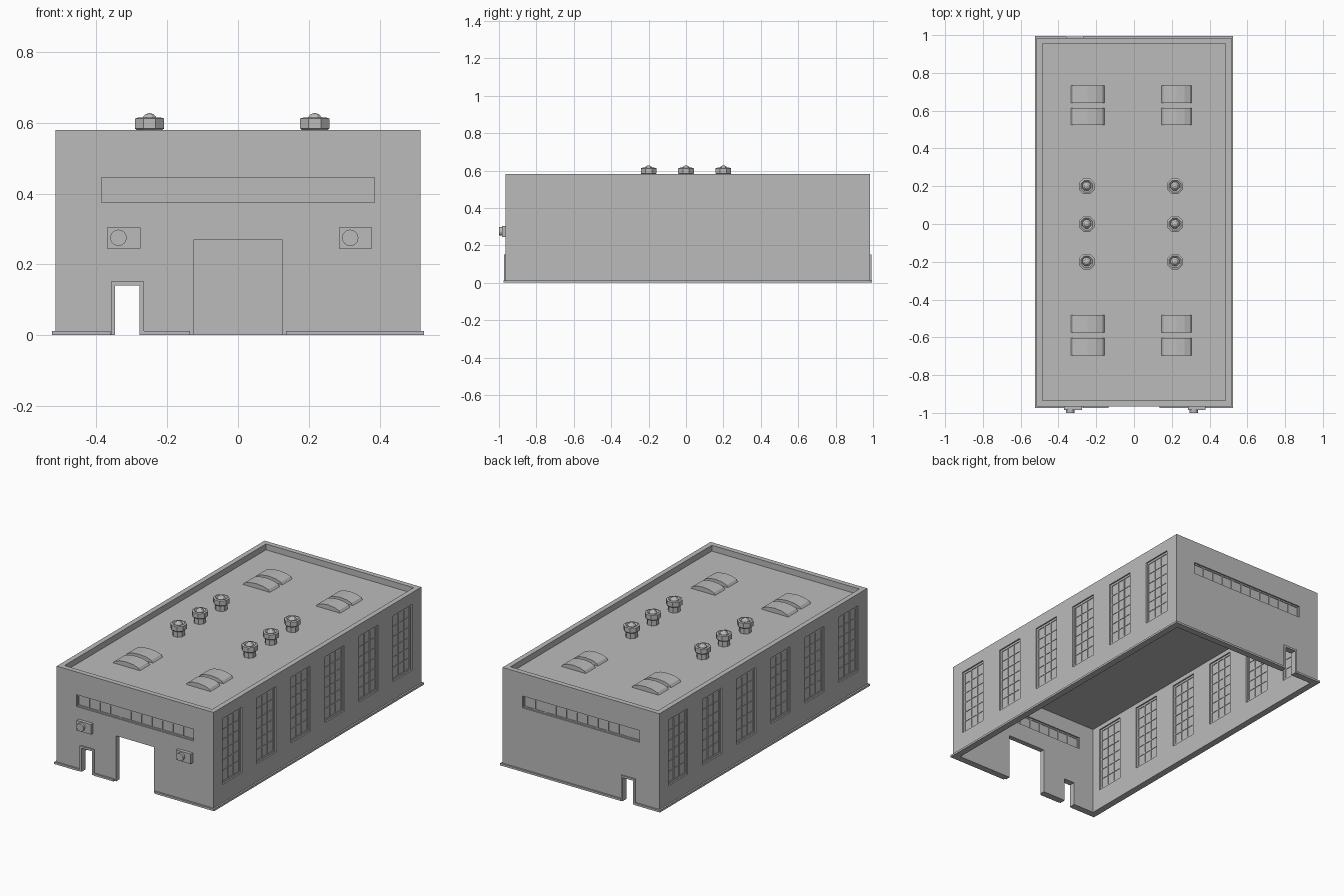
import bpy, bmesh
from math import sin, cos, pi
from mathutils import Matrix, Vector

if "Cube" in bpy.data.objects:
    bpy.data.objects.remove(bpy.data.objects["Cube"])

GREY = (0.5, 0.5, 0.5, 1)
grey = bpy.data.materials.new("plain grey")
grey.use_nodes = True
grey.diffuse_color = GREY
grey.node_tree.nodes["Principled BSDF"].inputs["Base Color"].default_value = GREY


def finish(name, bm):
    bmesh.ops.recalc_face_normals(bm, faces=bm.faces)
    mesh = bpy.data.meshes.new(name)
    bm.to_mesh(mesh)
    bm.free()
    mesh.materials.append(grey)
    obj = bpy.data.objects.new(name, mesh)
    bpy.context.collection.objects.link(obj)
    return obj


def add_box(bm, x, y, z):
    size = [b - a for a, b in (x, y, z)]
    mid = [(a + b) / 2 for a, b in (x, y, z)]
    bmesh.ops.create_cube(bm, size=1, matrix=Matrix.Translation(mid) @ Matrix.Diagonal((*size, 1)))


def boxes(name, specs):
    bm = bmesh.new()
    for spec in specs:
        add_box(bm, *spec)
    return finish(name, bm)


def cut(obj, specs):
    """Subtract a set of boxes from an object."""
    cutter = boxes("cutter", specs)
    cutter.hide_render = True
    mod = obj.modifiers.new("cut", "BOOLEAN")
    mod.operation, mod.solver, mod.object = "DIFFERENCE", "EXACT", cutter
    graph = bpy.context.evaluated_depsgraph_get()
    mesh = bpy.data.meshes.new_from_object(obj.evaluated_get(graph))
    obj.modifiers.clear()
    obj.data = mesh
    mesh.name = obj.name
    bpy.data.objects.remove(cutter)


# Main dimensions
W, FRONT, BACK, TOP = 0.515, -0.965, 0.985, 0.58
T = 0.03
ROOF = 0.545
SKIRT = 0.01
WIN_Z = (0.12, 0.51)
WIN_W = 0.18
WIN_Y = [-0.88 + 0.32 * i for i in range(6)]
STRIP_X, STRIP_Z = (-0.385, 0.385), (0.375, 0.445)
DOOR_X, DOOR_H = (-0.347, -0.278), 0.14
GATE_X, GATE_H = (-0.125, 0.125), 0.27

# Hollow building with parapet, open underside, doors and window openings
shell = boxes("building_shell", [((-W, W), (FRONT, BACK), (0, TOP))])
inside_x, inside_y = (T - W, W - T), (FRONT + T, BACK - T)
cut(shell, [(inside_x, inside_y, (-0.1, ROOF - 0.01)), (inside_x, inside_y, (ROOF, 1))])
front_cut, back_cut = (FRONT - 0.1, FRONT + 0.1), (BACK - 0.1, BACK + 0.1)
openings = [(GATE_X, front_cut, (-0.1, GATE_H))]
for span in (front_cut, back_cut):
    openings += [(DOOR_X, span, (-0.1, DOOR_H)), (STRIP_X, span, STRIP_Z)]
for side in (-1, 1):
    span = sorted((side * (W - 0.1), side * (W + 0.1)))
    openings += [(span, (y, y + WIN_W), WIN_Z) for y in WIN_Y]
cut(shell, openings)

# Base skirt, broken at the doors
SKIRT_Z = (0, 0.012)
runs = []
for side in (-1, 1):
    runs.append((sorted((side * W, side * (W + SKIRT))), (FRONT - SKIRT, BACK + SKIRT), SKIRT_Z))
for x in ((-W, -0.36), (-0.268, -0.135), (0.135, W)):
    runs.append((x, (FRONT - SKIRT, FRONT), SKIRT_Z))
for x in ((-W, -0.36), (-0.268, W)):
    runs.append((x, (BACK, BACK + SKIRT), SKIRT_Z))
boxes("base_skirt", runs)

# Frames around the two small doors
for name, y in (("front", (FRONT - 0.007, FRONT)), ("back", (BACK, BACK + 0.007))):
    x0, x1 = DOOR_X
    boxes(name + "_door_frame", [((x0 - 0.012, x0), y, (0, DOOR_H + 0.012)),
                                 ((x1, x1 + 0.012), y, (0, DOOR_H + 0.012)),
                                 ((x0, x1), y, (DOOR_H, DOOR_H + 0.012))])


def window(name, width, z, cols, rows, frame, bar, place):
    """Pane with frame and glazing bars; place(u, depth, z) orients each box."""
    z0, z1 = z
    pane, thick = (-0.003, 0.003), (-0.007, 0.007)
    parts = [((0, width), pane, z),
             ((0, frame), thick, z), ((width - frame, width), thick, z),
             ((frame, width - frame), thick, (z0, z0 + frame)),
             ((frame, width - frame), thick, (z1 - frame, z1))]
    for i in range(1, cols):
        u = frame + (width - 2 * frame) * i / cols
        parts.append(((u - bar, u + bar), thick, (z0 + frame, z1 - frame)))
    for j in range(1, rows):
        h = z0 + frame + (z1 - z0 - 2 * frame) * j / rows
        parts.append(((frame, width - frame), (-0.006, 0.006), (h - bar, h + bar)))
    return boxes(name, [place(*p) for p in parts])


def shift(span, offset):
    return span[0] + offset, span[1] + offset


# Tall side windows
for side, label in ((1, "left"), (-1, "right")):
    for n, y in enumerate(WIN_Y):
        window(f"{label}_window_{n + 1}", WIN_W, WIN_Z, 3, 6, 0.012, 0.003,
               lambda u, d, z: (shift(d, side * (W - T / 2)), shift(u, y), z))

# Long strip windows at front and back
for label, y in (("front", FRONT + T / 2), ("back", BACK - T / 2)):
    window(label + "_strip_window", 0.77, STRIP_Z, 11, 1, 0.008, 0.003,
           lambda u, d, z: (shift(u, STRIP_X[0]), shift(d, y), z))

# Wall units with round fans
for label, x0 in (("right", -0.37), ("left", 0.285)):
    boxes(label + "_wall_unit", [((x0, x0 + 0.094), (-0.985, FRONT), (0.245, 0.304))])
    bm = bmesh.new()
    bmesh.ops.create_cone(bm, cap_ends=True, segments=24, radius1=0.023, radius2=0.023, depth=0.016,
                          matrix=Matrix.Translation((x0 + 0.032, -0.992, 0.275)) @ Matrix.Rotation(pi / 2, 4, "X"))
    finish(label + "_unit_fan", bm)

# Roof ventilators: lathed octagonal stem, cap and dome
PROFILE = [(0.034, ROOF - 0.005), (0.034, 0.576), (0.045, 0.584), (0.045, 0.612), (0.034, 0.615),
           (0.025, 0.607), (0.022, 0.614), (0.013, 0.624), (0, 0.628)]


def ventilator(name, x, y):
    bm = bmesh.new()
    verts = [bm.verts.new((r, 0, z)) for r, z in PROFILE]
    edges = [bm.edges.new(pair) for pair in zip(verts, verts[1:])]
    bmesh.ops.spin(bm, geom=verts + edges, cent=(0, 0, 0), axis=(0, 0, 1), angle=2 * pi, steps=8)
    bmesh.ops.remove_doubles(bm, verts=bm.verts, dist=0.0005)
    bmesh.ops.rotate(bm, verts=bm.verts, cent=(0, 0, 0), matrix=Matrix.Rotation(pi / 8, 3, "Z"))
    bmesh.ops.translate(bm, verts=bm.verts, vec=(x, y, 0))
    finish(name, bm)


for i, x in enumerate((-0.25, 0.217)):
    for j, y in enumerate((-0.2, 0, 0.2)):
        ventilator(f"roof_ventilator_{i * 3 + j + 1}", x, y)


# Low arched roof humps in pairs
def hump(name, x0, x1, y0, y1, rise=0.03, steps=6):
    bm = bmesh.new()
    mid, half = (x0 + x1) / 2, (x1 - x0) / 2
    arc = [(mid - half * cos(pi * k / steps), ROOF - 0.002 + rise * sin(pi * k / steps))
           for k in range(steps + 1)]
    face = bm.faces.new([bm.verts.new((x, y0, z)) for x, z in arc])
    ext = bmesh.ops.extrude_face_region(bm, geom=[face])
    moved = [v for v in ext["geom"] if isinstance(v, bmesh.types.BMVert)]
    bmesh.ops.translate(bm, verts=moved, vec=Vector((0, y1 - y0, 0)))
    finish(name, bm)


for label, x0, x1 in (("right", -0.335, -0.155), ("left", 0.145, 0.307)):
    for n, y in enumerate((-0.695, -0.575, 0.523, 0.64)):
        hump(f"{label}_roof_hump_{n + 1}", x0, x1, y, y + 0.092)
